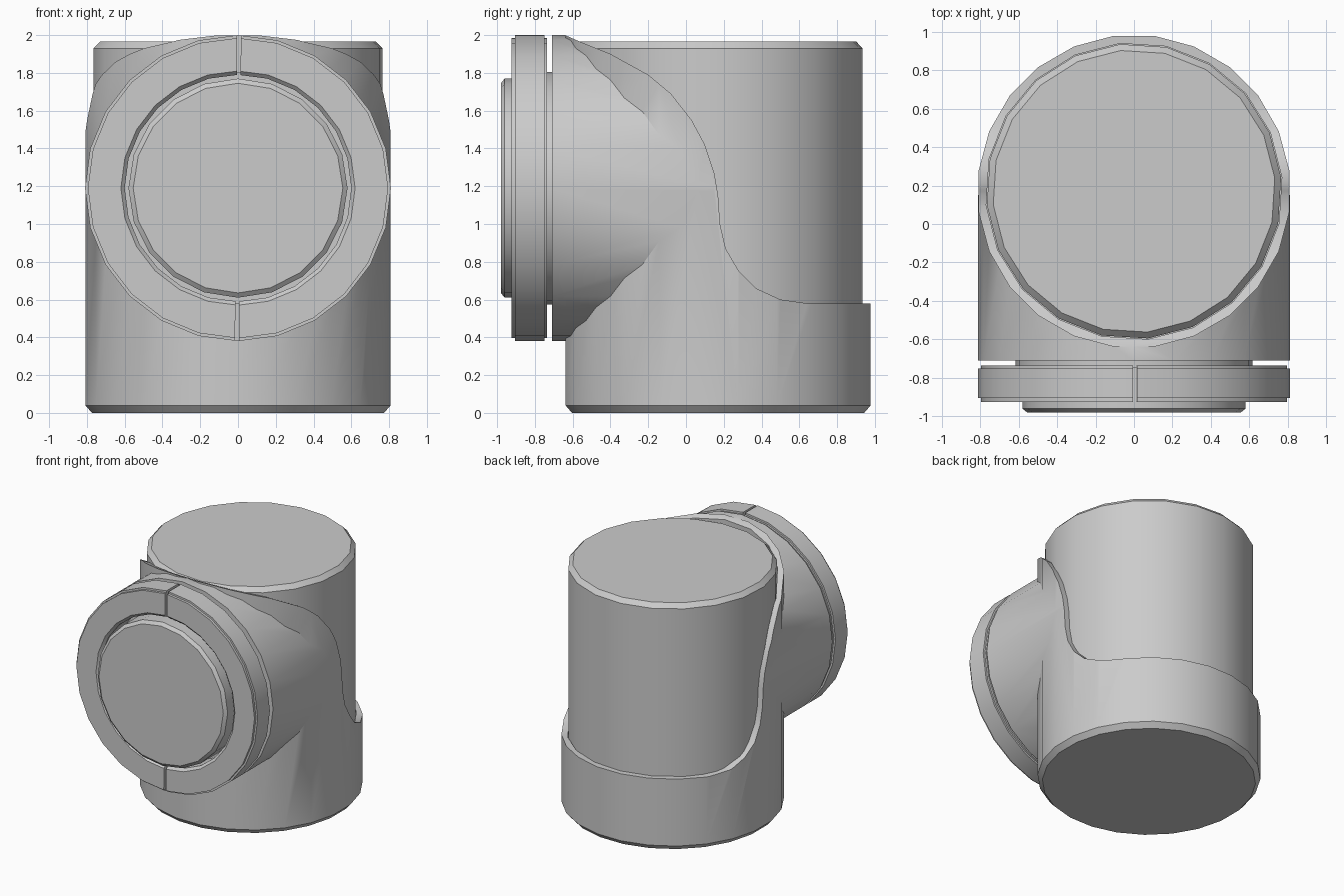
import bpy
import bmesh
from math import cos, sin, tau

if "Cube" in bpy.data.objects:
    bpy.data.objects.remove(bpy.data.objects["Cube"])

grey = bpy.data.materials.new("plain_grey")
grey.use_nodes = True
GREY = (0.6, 0.6, 0.6, 1)
grey.diffuse_color = GREY
grey.node_tree.nodes["Principled BSDF"].inputs["Base Color"].default_value = GREY

BODY_Y = 0.17    # axis of the upright cylinder
PORT_Z = 1.19    # axis of the sideways port


def finish(name, bm):
    bmesh.ops.recalc_face_normals(bm, faces=bm.faces)
    mesh = bpy.data.meshes.new(name)
    bm.to_mesh(mesh)
    bm.free()
    mesh.materials.append(grey)
    obj = bpy.data.objects.new(name, mesh)
    bpy.context.collection.objects.link(obj)
    return obj


def lathe(name, profile, upright, sides, turn=0.0, closed=False):
    """Revolve (radius, distance) pairs about the upright or the port axis."""
    bm = bmesh.new()
    rings = []
    for r, h in profile:
        ring = []
        for i in range(sides):
            a = tau * (i + turn) / sides
            u, v = r * cos(a), r * sin(a)
            ring.append(bm.verts.new((u, BODY_Y + v, h) if upright else (u, h, PORT_Z + v)))
        rings.append(ring)
    pairs = list(zip(rings, rings[1:]))
    if closed:
        pairs.append((rings[-1], rings[0]))
    else:
        bm.faces.new(rings[0])
        bm.faces.new(rings[-1])
    for a, b in pairs:
        for i in range(sides):
            j = (i + 1) % sides
            bm.faces.new((a[i], a[j], b[j], b[i]))
    return finish(name, bm)


def select(obj):
    bpy.ops.object.select_all(action='DESELECT')
    obj.select_set(True)
    bpy.context.view_layer.objects.active = obj


def combine(obj, other, operation):
    mod = obj.modifiers.new("combine", 'BOOLEAN')
    mod.object, mod.operation, mod.solver = other, operation, 'EXACT'
    select(obj)
    bpy.ops.object.modifier_apply(modifier=mod.name)
    bpy.data.objects.remove(other)


# Upright inner cylinder with a chamfered top
inner = lathe("inner_cylinder", [(0.768, 0.2), (0.768, 1.93), (0.735, 1.965)], True, 20, 0.3)

# Outer sleeve joined to the sideways port
sleeve = lathe("outer_sleeve", [(0.78, 0), (0.815, 0.04), (0.815, 2.1)], True, 24, 0.5)
port = lathe("port_tube", [(0.81, -0.71), (0.81, 0.15)], False, 24)
combine(sleeve, port, 'UNION')

# Sweeping trim that lowers the sleeve towards the back
edge = [(-0.64, 2.0), (-0.55, 1.96), (-0.4, 1.9), (-0.2, 1.79), (-0.08, 1.69),
        (0.03, 1.55), (0.1, 1.42), (0.15, 1.27), (0.17, 1.15), (0.18, 1.0),
        (0.21, 0.87), (0.28, 0.75), (0.37, 0.66), (0.5, 0.6), (0.64, 0.58),
        (1.2, 0.58), (1.2, 2.4), (-0.64, 2.4)]
bm = bmesh.new()
side = bm.faces.new([bm.verts.new((-1.2, y, z)) for y, z in edge])
swept = bmesh.ops.extrude_face_region(bm, geom=[side])["geom"]
bmesh.ops.translate(bm, vec=(2.4, 0, 0),
                    verts=[v for v in swept if isinstance(v, bmesh.types.BMVert)])
combine(sleeve, finish("trim_cutter", bm), 'DIFFERENCE')

# Hollow the sleeve around the inner cylinder
bore = lathe("bore_cutter", [(0.772, 0.3), (0.772, 2.5)], True, 20, 0.3)
combine(sleeve, bore, 'DIFFERENCE')

# Neck behind the ring, and the round cap in front
neck = lathe("port_neck", [(0.615, -0.69), (0.615, -0.745)], False, 24)
cap = lathe("port_cap", [(0.58, -0.7), (0.58, -0.96), (0.555, -0.98)], False, 20)

# Clamp ring split into two halves
ring = lathe("clamp_ring", [(0.795, -0.735), (0.795, -0.75), (0.81, -0.75),
                            (0.81, -0.905), (0.795, -0.905), (0.795, -0.925),
                            (0.62, -0.925), (0.6, -0.905), (0.6, -0.735)],
             False, 24, closed=True)
bm = bmesh.new()
bmesh.ops.create_cube(bm, size=1)
for v in bm.verts:
    tilt = 0.013 * v.co.z
    v.co = (0.02 * v.co.x + tilt, -0.83 + 0.5 * v.co.y, PORT_Z + 2 * v.co.z)
combine(ring, finish("slit_cutter", bm), 'DIFFERENCE')

for obj in (inner, sleeve, neck, cap, ring):
    select(obj)
    bpy.ops.object.shade_smooth_by_angle(angle=0.5)
